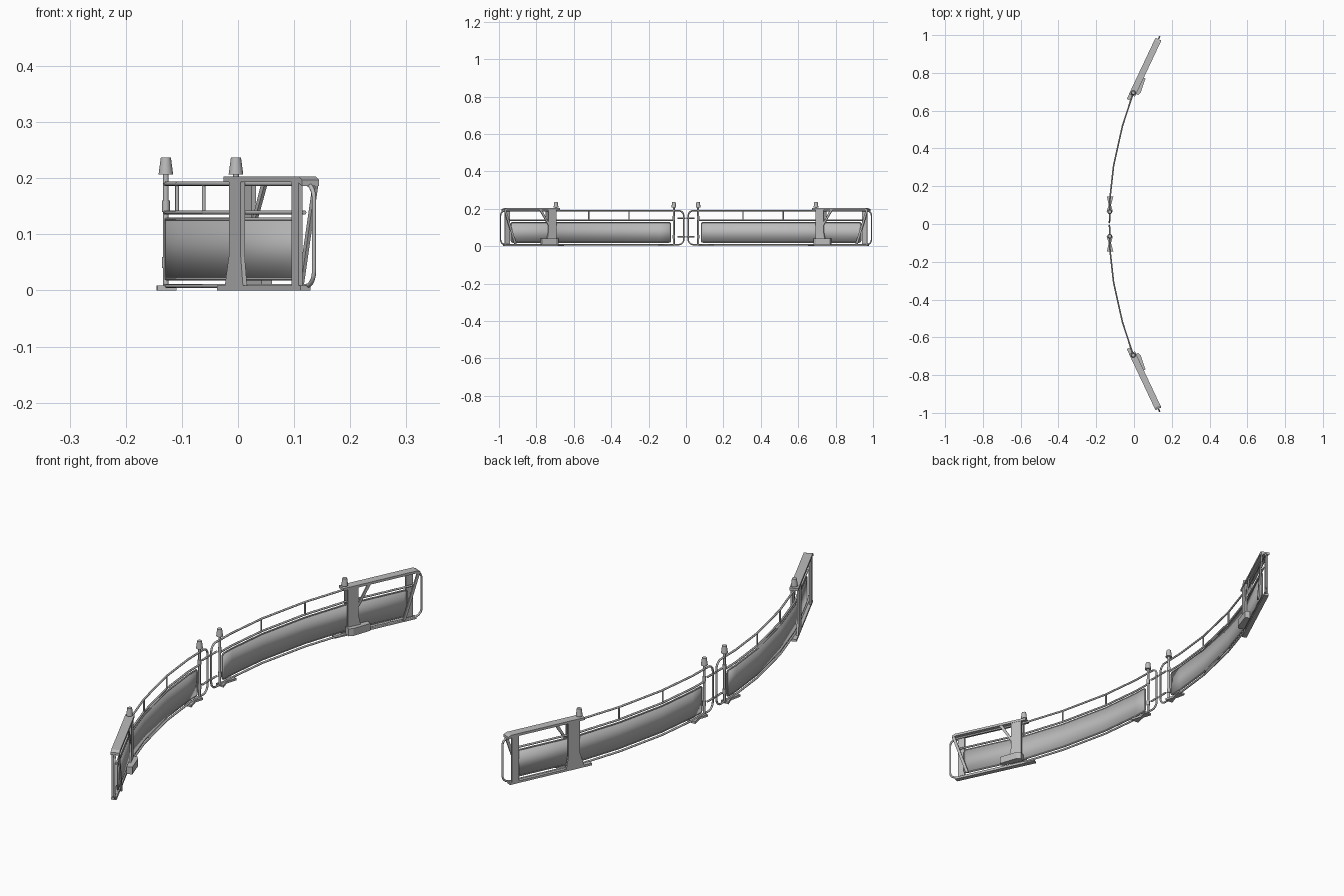
import bpy, bmesh, math
from mathutils import Vector

cube = bpy.data.objects.get("Cube")
if cube:
    bpy.data.objects.remove(cube, do_unlink=True)

metal = bpy.data.materials.new("grey_metal")
metal.use_nodes = True
GREY = (0.5, 0.5, 0.5, 1)
metal.diffuse_color = GREY
metal.node_tree.nodes["Principled BSDF"].inputs["Base Color"].default_value = GREY

# Plan path of one gate leaf as (y, x); the last stretch is straight
PATH = [(0, -.13), (.14, -.127), (.31, -.108), (.52, -.061), (.70, -.002), (.997, .138)]
KINKS = [p[0] for p in PATH[1:-1]]
ORIGIN = Vector((-.002, .70, 0))
ALONG = Vector((.14, .297, 0)).normalized()
INWARD = Vector((ALONG.y, -ALONG.x, 0))      # toward the concave side
UP = Vector((0, 0, 1))


def on_path(y, z):
    for (ya, xa), (yb, xb) in zip(PATH, PATH[1:]):
        if y <= yb or yb == PATH[-1][0]:
            return Vector((xa + (xb - xa) * (y - ya) / (yb - ya), y, z))


def local(s, n, z):
    return ORIGIN + ALONG * s + INWARD * n + UP * z


def finish(obj, smooth=False):
    """Assign the material and mirror the part to the other leaf."""
    obj.data.materials.clear()
    obj.data.materials.append(metal)
    if smooth:
        bpy.ops.object.select_all(action='DESELECT')
        obj.select_set(True)
        bpy.context.view_layer.objects.active = obj
        bpy.ops.object.shade_smooth_by_angle(angle=math.radians(50))
    mod = obj.modifiers.new("other_leaf", 'MIRROR')
    mod.use_axis = (False, True, False)
    mod.use_mirror_merge = False


def from_bmesh(name, bm, smooth=False):
    bmesh.ops.recalc_face_normals(bm, faces=bm.faces)
    mesh = bpy.data.meshes.new(name)
    bm.to_mesh(mesh)
    bm.free()
    obj = bpy.data.objects.new(name, mesh)
    bpy.context.collection.objects.link(obj)
    finish(obj, smooth)
    return obj


def extrude(name, outline, offset):
    bm = bmesh.new()
    face = bm.faces.new([bm.verts.new(p) for p in outline])
    new = bmesh.ops.extrude_face_region(bm, geom=[face])["geom"]
    moved = [v for v in new if isinstance(v, bmesh.types.BMVert)]
    bmesh.ops.translate(bm, verts=moved, vec=offset)
    return from_bmesh(name, bm)


def plate(name, profile, n0, n1):
    """Side profile of (s, z) points extruded across the straight section."""
    return extrude(name, [local(s, n0, z) for s, z in profile], INWARD * (n1 - n0))


def block(name, s0, s1, n0, n1, z0, z1):
    return plate(name, [(s0, z0), (s1, z0), (s1, z1), (s0, z1)], n0, n1)


def tube(name, points, radius=.004, closed=False):
    curve = bpy.data.curves.new(name, 'CURVE')
    curve.dimensions = '3D'
    curve.bevel_depth = radius
    curve.bevel_resolution = 2
    curve.use_fill_caps = True
    spline = curve.splines.new('POLY')
    spline.points.add(len(points) - 1)
    for point, co in zip(spline.points, points):
        point.co = (*co, 1)
    spline.use_cyclic_u = closed
    obj = bpy.data.objects.new(name, curve)
    bpy.context.collection.objects.link(obj)
    bpy.ops.object.select_all(action='DESELECT')
    obj.select_set(True)
    bpy.context.view_layer.objects.active = obj
    bpy.ops.object.convert(target='MESH')
    finish(bpy.context.view_layer.objects.active, True)


def rounded_loop(y0, y1, z0, z1, r):
    """Rounded rectangle that follows the path, with points at its bends."""
    def corner(cy, cz, start):
        angles = [math.radians(start + 18 * i) for i in range(6)]
        return [(cy + r * math.cos(a), cz + r * math.sin(a)) for a in angles]
    inner = [k for k in KINKS if y0 + r < k < y1 - r]
    pts = corner(y0 + r, z0 + r, 180) + [(k, z0) for k in inner]
    pts += corner(y1 - r, z0 + r, 270) + corner(y1 - r, z1 - r, 0)
    pts += [(k, z1) for k in reversed(inner)] + corner(y0 + r, z1 - r, 90)
    return [on_path(y, z) for y, z in pts]


def rail(name, y0, y1, z, radius=.004):
    tube(name, [on_path(y, z) for y in [y0] + [k for k in KINKS if y0 < k < y1] + [y1]], radius)


def lamp(name, base):
    """Tapered lamp on a short neck."""
    bm = bmesh.new()
    for r0, r1, z0, z1 in [(.005, .005, .19, .208), (.013, .009, .207, .237)]:
        made = bmesh.ops.create_cone(bm, cap_ends=True, segments=12,
                                     radius1=r0, radius2=r1, depth=z1 - z0)
        bmesh.ops.translate(bm, verts=made["verts"], vec=(base.x, base.y, (z0 + z1) / 2))
    from_bmesh(name, bm, True)


# Leaf frame, rails and uprights
tube("leaf_frame", rounded_loop(.012, .992, .008, .190, .028), closed=True)
rail("middle_rail", .065, .955, .139)
for i, y in enumerate((.305, .52)):
    tube(f"rail_upright_{i + 1}", [on_path(y, .139), on_path(y, .19)], .0035)
tube("lamp_post", [on_path(.065, .004), on_path(.065, .20)], .005)

# Curved infill panel with clipped corners and a thin rim
Y0, Y1, Z0, Z1, CLIP = .082, .935, .021, .127, .01
bm = bmesh.new()
columns = []
for y in [Y0, Y0 + CLIP] + KINKS + [Y1 - CLIP, Y1]:
    inset = CLIP if y in (Y0, Y1) else 0
    columns.append([bm.verts.new(on_path(y, z)) for z in (Z0 + inset, Z1 - inset)])
for a, b in zip(columns, columns[1:]):
    bm.faces.new((a[0], b[0], b[1], a[1]))
panel = from_bmesh("infill_panel", bm, True)
thick = panel.modifiers.new("thickness", 'SOLIDIFY')
thick.thickness = .004
thick.offset = 0
tube("panel_rim", rounded_loop(Y0, Y1, Z0, Z1, CLIP), .003, True)

# Latch bars and collars near the meeting edge
for label, z in (("lower", .05), ("upper", .15)):
    tube(f"{label}_latch_bar", [on_path(.004, z), on_path(.046, z)], .004)
    tube(f"{label}_latch_collar", [on_path(.065, z - .01), on_path(.065, z + .01)], .007)

# Hourglass foot under the lamp post
foot = [(.066, -.017), (.066, .017), (.1, .006), (.146, .017), (.146, -.017), (.1, -.006)]
extrude("hourglass_foot", [on_path(y, 0) + Vector((w, 0, 0)) for y, w in foot], UP * .009)

# Straight end section: beam, base, posts and braces
plate("top_beam", [(-.02, .193), (.29, .193), (.308, .186), (.308, .197), (.295, .203),
                   (-.02, .203)], -.017, .017)
block("base_plate", -.05, .30, -.016, .004, 0, .009)
plate("outer_post", [(-.018, .004), (.06, .004), (.05, .06), (.05, .195), (0, .195),
                     (0, .06)], -.016, -.008)
plate("inner_post", [(0, .01), (.06, .01), (.045, .08), (.045, .195), (0, .195)], .008, .016)
block("end_post_outer", .262, .292, -.016, -.008, .004, .195)
plate("inner_brace", [(.035, .11), (.045, .11), (.10, .195), (.085, .195)], .009, .015)
plate("end_brace", [(.235, .012), (.247, .012), (.308, .192), (.296, .192)], .010, .016)
foot_box = [local(s, n, .01) for s, n in ((-.005, .006), (.09, .006), (.09, .027), (.012, .036),
                                        (-.005, .030))]
extrude("foot_box", foot_box, UP * .03)

# Lamps
lamp("inner_lamp", on_path(.065, 0))
lamp("outer_lamp", on_path(.695, 0))
